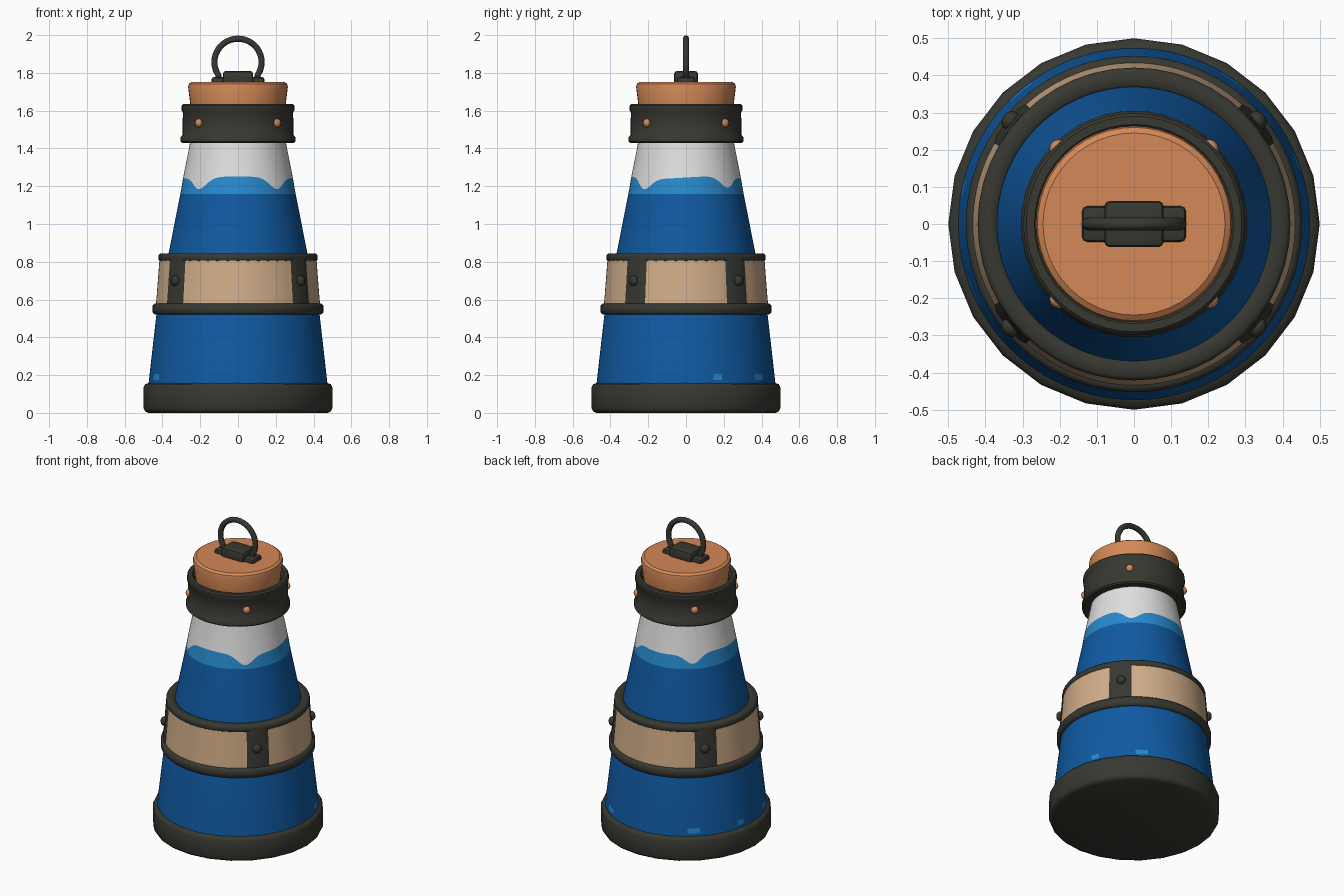
import bpy, bmesh, math
from mathutils import Matrix, Vector

if "Cube" in bpy.data.objects:
    bpy.data.objects.remove(bpy.data.objects["Cube"])


def material(name, rgb):
    m = bpy.data.materials.new(name)
    m.diffuse_color = (*rgb, 1)
    m.use_nodes = True
    m.node_tree.nodes["Principled BSDF"].inputs["Base Color"].default_value = m.diffuse_color
    return m


DARK = material("dark iron", (0.040, 0.040, 0.032))
BLUE = material("deep blue", (0.005, 0.102, 0.36))
SKY = material("light blue", (0.02, 0.25, 0.61))
WHITE = material("white glass", (0.74, 0.74, 0.75))
CORK = material("orange cork", (0.66, 0.25, 0.095))
TAN = material("tan leather", (0.64, 0.42, 0.25))


def finish(name, bm, mats, angle=35):
    bmesh.ops.recalc_face_normals(bm, faces=bm.faces)
    me = bpy.data.meshes.new(name)
    bm.to_mesh(me)
    bm.free()
    for m in mats:
        me.materials.append(m)
    ob = bpy.data.objects.new(name, me)
    bpy.context.collection.objects.link(ob)
    smooth(ob, angle)
    return ob


def smooth(ob, angle):
    bpy.ops.object.select_all(action='DESELECT')
    ob.select_set(True)
    bpy.context.view_layer.objects.active = ob
    bpy.ops.object.shade_smooth_by_angle(angle=math.radians(angle))


def lathe(name, profile, segs, mats, closed=True, shape=None, paint=None, angle=35):
    """Spin (r, z) points round z; shape(i, deg, r, z) moves points, paint(i, deg) picks a material."""
    bm = bmesh.new()
    rings = []
    for i, (r, z) in enumerate(profile):
        ring = []
        for s in range(segs):
            deg = 360 * s / segs
            rr, zz = shape(i, deg, r, z) if shape else (r, z)
            a = math.radians(deg)
            ring.append(bm.verts.new((rr * math.cos(a), rr * math.sin(a), zz)))
        rings.append(ring)
    n = len(rings)
    for i in range(n if closed else n - 1):
        lo, hi = rings[i], rings[(i + 1) % n]
        for s in range(segs):
            t = (s + 1) % segs
            f = bm.faces.new((lo[s], lo[t], hi[t], hi[s]))
            if paint:
                f.material_index = paint(i, 360 * (s + 0.5) / segs)
    if not closed:
        bm.faces.new(rings[0])
        bm.faces.new(rings[-1]).material_index = len(mats) - 1
    return finish(name, bm, mats, angle)


def fold(deg):
    """Angle away from the x axis, 0 to 90, the same in all four quarters."""
    return abs((deg + 90) % 180 - 90)


# Heavy foot
lathe("base", [(0.475, 0), (0.492, 0.008), (0.5, 0.025), (0.5, 0.135), (0.492, 0.152), (0.465, 0.16)],
      24, [DARK], closed=False, angle=50)

# Bottle body: deep blue, wavy light blue foam line, white neck, worn spots by the foot
SPOTS = [(17, 24), (52, 61), (125, 135), (165, 172), (199, 206)]


def wave(i, deg, r, z):
    if i != 5:
        return r, z
    dip = math.exp(-((fold(deg) - 47) / 12) ** 2)
    z = 1.246 - 0.058 * dip + 0.006 * math.sin(math.radians(deg * 3))
    return 0.307 - 0.196 * (z - 1.16), z


def body_paint(i, deg):
    if i == 1 and any(a < deg < b for a, b in SPOTS):
        return 1
    return 0 if i < 4 else 1 if i == 4 else 2


lathe("bottle_body", [(0.474, 0.15), (0.471, 0.175), (0.468, 0.205), (0.432, 0.52), (0.305, 1.16),
                      (0.29, 1.24), (0.254, 1.43), (0.24, 1.56)],
      120, [BLUE, SKY, WHITE], closed=False, shape=wave, paint=body_paint)

# Middle band: tan wall with four raised iron straps
def strap(deg):
    return 30 < fold(deg) < 48


lathe("band_wall", [(0.405, 0.55), (0.436, 0.55), (0.415, 0.82), (0.38, 0.82)], 120, [TAN, DARK],
      shape=lambda i, d, r, z: (r + (0.006 if i in (1, 2) and strap(d) else 0), z),
      paint=lambda i, d: 1 if 30 < fold(d) < 48 else 0)


# Iron rims above and below the wall
def rim(name, r_in, r_out, z0, z1, b=0.01):
    return lathe(name, [(r_in, z0), (r_out - b, z0), (r_out, z0 + b), (r_out, z1 - b), (r_out - b, z1),
                        (r_in + b, z1), (r_in, z1 - b)], 48, [DARK], angle=50)


rim("band_lower_rim", 0.41, 0.453, 0.52, 0.58, 0.012)
rim("band_upper_rim", 0.365, 0.421, 0.80, 0.845)

# Neck collar with a lip at each end
lathe("neck_collar", [(0.245, 1.432), (0.295, 1.43), (0.305, 1.438), (0.305, 1.458), (0.294, 1.472),
                      (0.292, 1.59), (0.298, 1.60), (0.298, 1.627), (0.29, 1.636), (0.268, 1.636),
                      (0.258, 1.625), (0.25, 1.60)], 48, [DARK], angle=40)

# Cork stopper
lathe("cork", [(0.24, 1.52), (0.252, 1.63), (0.264, 1.725), (0.26, 1.742), (0.245, 1.753)],
      48, [CORK], closed=False)


# Studs round the collar and on the straps
def studs(name, r, z, deg, size, mat):
    bm = bmesh.new()
    for a in (deg, 180 - deg, 180 + deg, 360 - deg):
        m = (Matrix.Rotation(math.radians(a), 4, 'Z') @ Matrix.Translation((r, 0, z))
             @ Matrix.Diagonal((0.8, 1, 1, 1)))
        bmesh.ops.create_uvsphere(bm, u_segments=10, v_segments=6, radius=size, matrix=m)
    finish(name, bm, [mat], 60)


studs("collar_studs", 0.293, 1.535, 45, 0.023, CORK)
studs("strap_studs", 0.434, 0.70, 40, 0.028, DARK)


# Handle mount: centre block and two lower lugs
def block(name, centre, size, bevel):
    bm = bmesh.new()
    bmesh.ops.create_cube(bm, size=1, matrix=Matrix.Translation(centre) @ Matrix.Diagonal((*size, 1)))
    bmesh.ops.bevel(bm, geom=bm.edges[:], offset=bevel, segments=2, profile=0.5, affect='EDGES')
    finish(name, bm, [DARK], 40)


block("handle_mount", (0, 0, 1.772), (0.16, 0.125, 0.076), 0.015)
for side, x in (("left", -0.1), ("right", 0.1)):
    block("handle_lug_" + side, (x, 0, 1.757), (0.08, 0.096, 0.042), 0.014)

# Ring handle: open loop with feet on the lugs
path = [Vector((-0.112, 0, 1.75))]
for k in range(29):
    a = math.radians(215 - 250 * k / 28)
    path.append(Vector((0.125 * math.cos(a), 0, 1.857 + 0.124 * math.sin(a))))
path.append(Vector((0.112, 0, 1.75)))
cu = bpy.data.curves.new("ring_handle", 'CURVE')
cu.dimensions = '3D'
cu.bevel_depth = 0.017
cu.bevel_resolution = 3
cu.use_fill_caps = True
sp = cu.splines.new('POLY')
sp.points.add(len(path) - 1)
for p, v in zip(sp.points, path):
    p.co = (*v, 1)
cu.materials.append(DARK)
ring = bpy.data.objects.new("ring_handle", cu)
bpy.context.collection.objects.link(ring)
bpy.ops.object.select_all(action='DESELECT')
ring.select_set(True)
bpy.context.view_layer.objects.active = ring
bpy.ops.object.convert(target='MESH')
smooth(bpy.context.view_layer.objects.active, 40)
